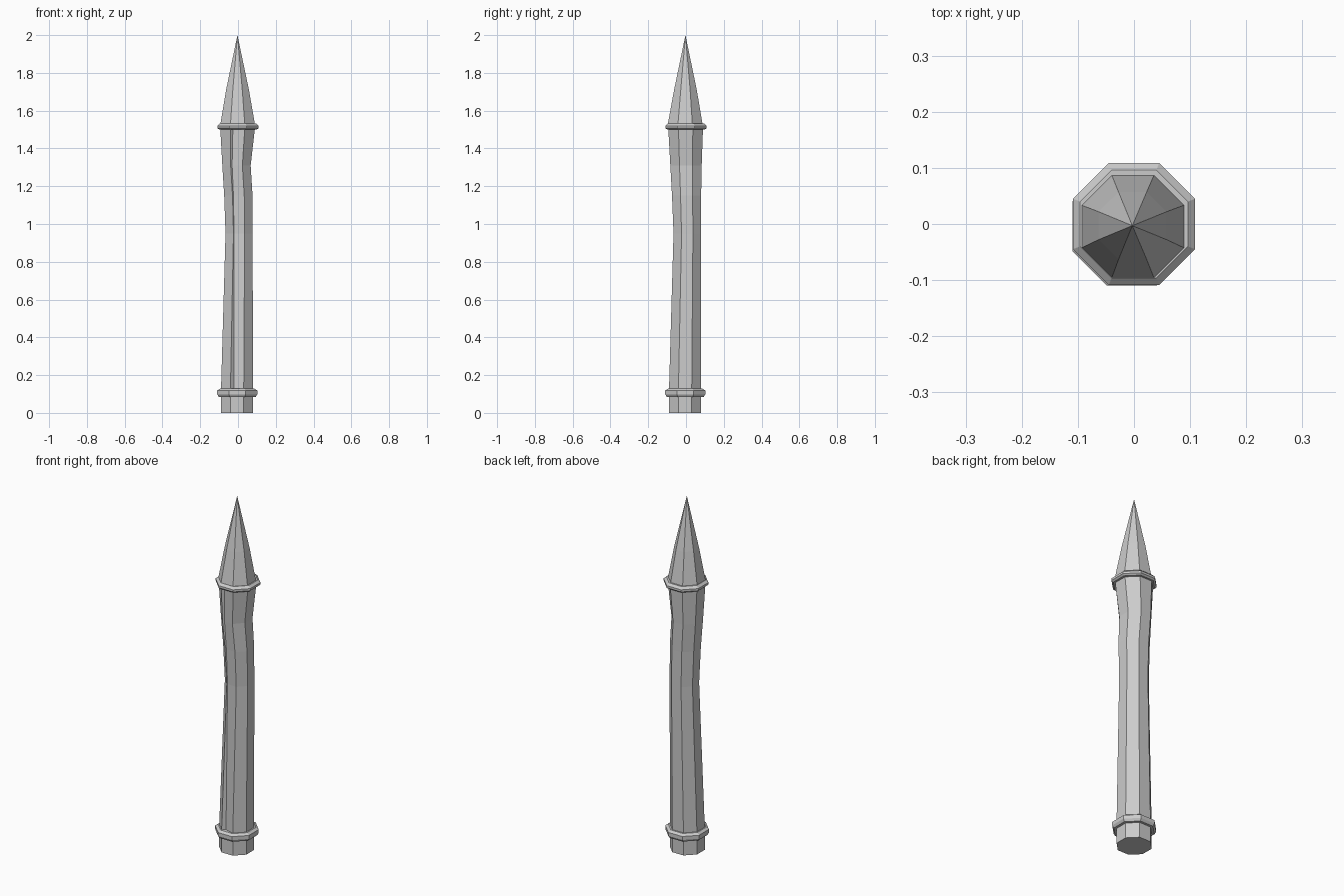
import bpy, bmesh

if "Cube" in bpy.data.objects:
    bpy.data.objects.remove(bpy.data.objects["Cube"])


def octagon(x0, x1, y0, y1, notch=None):
    """Eight corners filling a box, with an optional step cut into the front face."""
    cx, cy = (x0 + x1) / 2, (y0 + y1) / 2
    hx, hy = (x1 - x0) / 2, (y1 - y0) / 2
    t = 0.414
    pts = [(-t, -1), (t, -1), (1, -t), (1, t), (t, 1), (-t, 1), (-1, t), (-1, -t)]
    pts = [(cx + hx * a, cy + hy * b) for a, b in pts]
    if notch:
        pts.insert(1, (pts[0][0] + notch, pts[0][1] + notch * 0.8))
    return pts


def loft(name, sections, tip=None):
    """Skin a stack of (z, box, notch) sections; tip closes the top in a point."""
    bm = bmesh.new()
    rings = []
    for z, box, notch in sections:
        rings.append([bm.verts.new((x, y, z)) for x, y in octagon(*box, notch)])
    for a, b in zip(rings, rings[1:]):
        for i in range(len(a)):
            j = (i + 1) % len(a)
            bm.faces.new((a[i], a[j], b[j], b[i]))
    bm.faces.new(rings[0][::-1])
    if tip:
        apex = bm.verts.new(tip)
        top = rings[-1]
        for i in range(len(top)):
            bm.faces.new((top[i], top[(i + 1) % len(top)], apex))
    else:
        bm.faces.new(rings[-1])
    bmesh.ops.recalc_face_normals(bm, faces=bm.faces[:])
    mesh = bpy.data.meshes.new(name)
    bm.to_mesh(mesh)
    bm.free()
    obj = bpy.data.objects.new(name, mesh)
    bpy.context.collection.objects.link(obj)
    return obj


def collar(name, profile, c):
    """Bevelled octagonal band from (z, half width) pairs, centred on x = y = c."""
    loft(name, [(z, (c - r, c + r, c - r, c + r), None) for z, r in profile])


# plain foot
foot = (-0.09, 0.08, -0.09, 0.08)
loft("foot", [(0, foot, None), (0.10, foot, None)])

# lower band
collar("lower_band", [(0.085, 0.098), (0.098, 0.106), (0.118, 0.106), (0.128, 0.092)], -0.004)

# carved shaft with uneven waist and a step down the front
loft("shaft", [
    (0.12, (-0.09, 0.08, -0.09, 0.08), 0.018),
    (0.95, (-0.066, 0.077, -0.066, 0.079), 0.003),
    (1.15, (-0.073, 0.077, -0.074, 0.08), 0.005),
    (1.31, (-0.083, 0.067, -0.083, 0.083), 0.008),
    (1.51, (-0.094, 0.09, -0.094, 0.09), 0.013),
])

# upper band
collar("upper_band", [(1.50, 0.10), (1.508, 0.109), (1.52, 0.109), (1.532, 0.096)], 0.0)

# pointed tip with a slight bulge
loft("spike", [
    (1.525, (-0.094, 0.09, -0.097, 0.088), None),
    (1.71, (-0.063, 0.058, -0.063, 0.057), None),
], tip=(-0.003, -0.003, 2.0))
